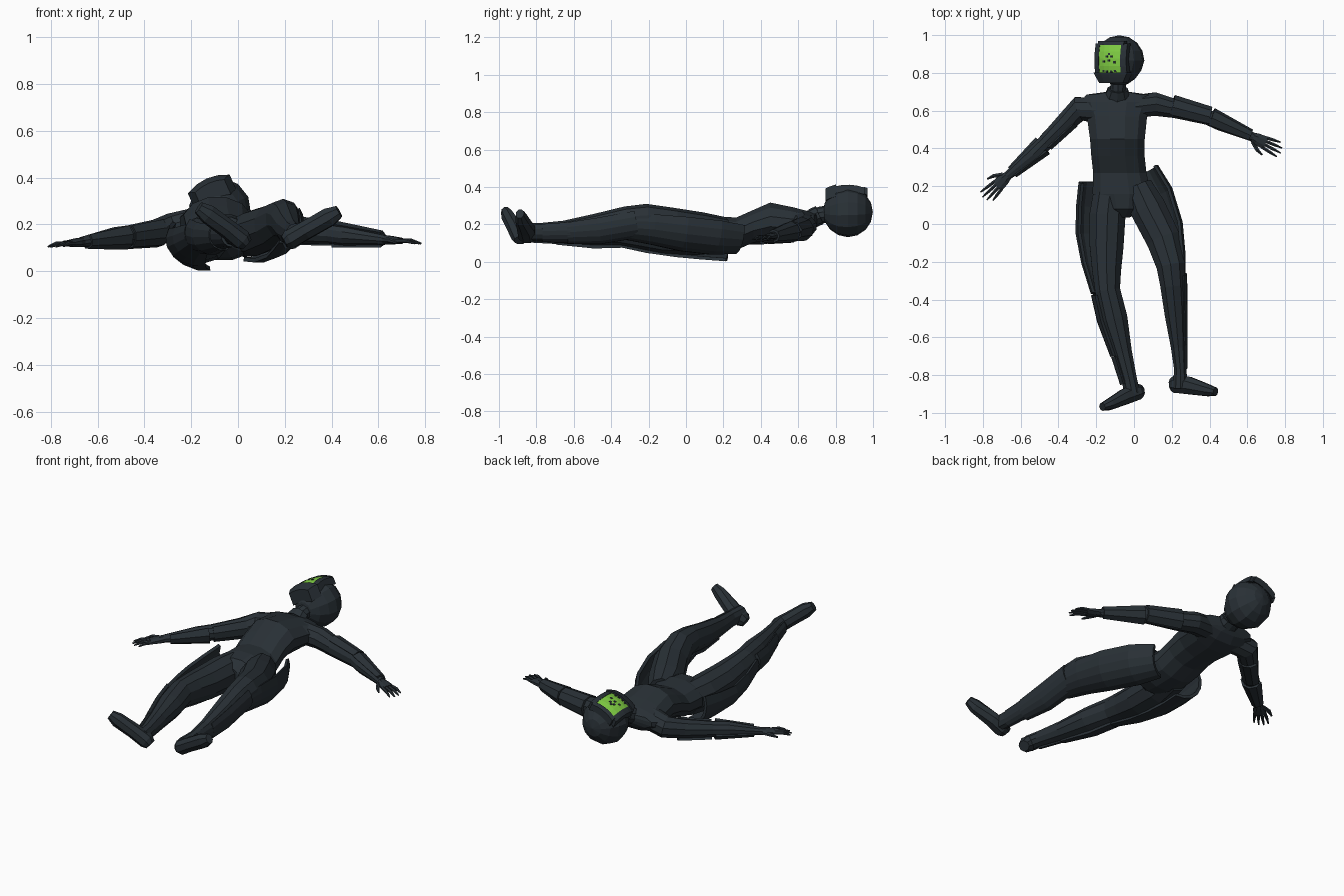
import bpy, bmesh, math
from mathutils import Vector, Matrix

def material(name, col):
    m = bpy.data.materials.new(name)
    m.diffuse_color = (*col, 1)
    return m

SUIT = material("dark slate", (0.022, 0.030, 0.037))
GREEN = material("visor green", (0.21, 0.60, 0.055))

def finish(name, bm, mat=SUIT):
    bmesh.ops.recalc_face_normals(bm, faces=bm.faces)
    me = bpy.data.meshes.new(name)
    bm.to_mesh(me)
    bm.free()
    me.materials.append(mat)
    ob = bpy.data.objects.new(name, me)
    bpy.context.collection.objects.link(ob)
    return ob

def frames(st, axis=None):
    """Yield centre, side and up vectors and radii for stations (x, y, z, r_side, r_up)."""
    pts = [Vector(s[:3]) for s in st]
    for i, s in enumerate(st):
        t = axis or (pts[min(i + 1, len(st) - 1)] - pts[max(i - 1, 0)])
        t = t.normalized()
        side = t.cross(Vector((0, 0, 1))).normalized()
        yield pts[i], side, side.cross(t), s[3], s[4]

def loft(name, st, n=10, axis=None):
    bm = bmesh.new()
    rings = []
    for c, a, b, ra, rb in frames(st, axis):
        rings.append([bm.verts.new(c + a * ra * math.cos(2 * math.pi * (k + .5) / n)
                                   + b * rb * math.sin(2 * math.pi * (k + .5) / n)) for k in range(n)])
    for p, q in zip(rings, rings[1:]):
        for k in range(n):
            bm.faces.new((p[k], p[(k + 1) % n], q[(k + 1) % n], q[k]))
    bm.faces.new(rings[0])
    bm.faces.new(rings[-1])
    return finish(name, bm)

def shell(name, st, a0, a1, thick=0.018, n=6):
    """Curved armour plate wrapped part of the way round a limb."""
    bm = bmesh.new()
    secs = []
    for c, a, b, ra, rb in frames(st):
        sec = []
        for d, ks in ((0, range(n + 1)), (-thick, range(n, -1, -1))):
            for k in ks:
                w = math.radians(a0 + (a1 - a0) * k / n)
                sec.append(bm.verts.new(c + a * (ra + d) * math.cos(w) + b * (rb + d) * math.sin(w)))
        secs.append(sec)
    m = len(secs[0])
    for p, q in zip(secs, secs[1:]):
        for k in range(m):
            bm.faces.new((p[k], p[(k + 1) % m], q[(k + 1) % m], q[k]))
    for s in (secs[0], secs[-1]):
        for k in range(n):
            bm.faces.new((s[k], s[k + 1], s[m - 2 - k], s[m - 1 - k]))
    return finish(name, bm)

# Torso and neck
loft("torso", [(-.06, .035, .14, .04, .05), (-.06, .08, .145, .12, .09), (-.065, .16, .145, .16, .10),
               (-.075, .27, .150, .146, .09), (-.085, .36, .19, .146, .09), (-.088, .45, .215, .15, .105),
               (-.09, .57, .205, .165, .09), (-.09, .645, .205, .20, .07), (-.088, .685, .215, .17, .045),
               (-.085, .70, .225, .06, .035)], n=12, axis=Vector((0, 1, 0)))
loft("neck", [(-.088, .66, .225, .055, .05), (-.085, .72, .25, .042, .045), (-.08, .80, .26, .05, .05)])
loft("collar", [(-.088, .675, .232, .072, .052), (-.086, .715, .25, .055, .052)])

# Head, built facing local z and then turned a little to the side
HEAD = Matrix.Translation((-.077, .865, .265)) @ Matrix.Rotation(math.radians(-24), 4, 'Y')
bm = bmesh.new()
bmesh.ops.create_uvsphere(bm, u_segments=12, v_segments=8, radius=1)
bmesh.ops.transform(bm, verts=bm.verts, matrix=Matrix.Rotation(math.pi / 2, 4, 'X'))
for v in bm.verts:
    taper = 1 - .16 * max(0, -v.co.y)
    v.co = Vector((v.co.x * .132 * taper, v.co.y * .134, min(v.co.z * .135, .118)))
bmesh.ops.transform(bm, verts=bm.verts, matrix=HEAD)
finish("helmet", bm)

def face_patch(name, x0, x1, y0, y1, z, thick, mat, taper=1.0, n=4):
    """Plate curved to the front of the helmet."""
    bm = bmesh.new()
    grid = []
    for dz in (0, -thick):
        for j in range(n + 1):
            for i in range(n + 1):
                x, y = x0 + (x1 - x0) * i / n, y0 + (y1 - y0) * j / n
                x *= taper + (1 - taper) * j / n
                grid.append(bm.verts.new(HEAD @ Vector((x, y, z + dz - 2.6 * x * x - 2.2 * y * y))))
    w, o = n + 1, (n + 1) ** 2
    for j in range(n):
        for i in range(n):
            q = [j * w + i, j * w + i + 1, (j + 1) * w + i + 1, (j + 1) * w + i]
            bm.faces.new([grid[k] for k in q])
            bm.faces.new([grid[k + o] for k in q])
    edge = ([i for i in range(n)] + [j * w + n for j in range(n)]
            + [n * w + i for i in range(n, 0, -1)] + [j * w for j in range(n, 0, -1)])
    for p, q in zip(edge, edge[1:] + edge[:1]):
        bm.faces.new((grid[p], grid[q], grid[q + o], grid[p + o]))
    return finish(name, bm, mat)

face_patch("visor", -.062, .062, -.065, .085, .139, .008, GREEN)
face_patch("jaw_guard", -.098, .098, -.118, -.062, .152, .07, SUIT, .7)
face_patch("brow_guard", -.075, .075, .083, .105, .146, .04, SUIT)
for s in (-1, 1):
    face_patch("visor_side_frame", s * .062, s * .092, -.07, .09, .142, .04, SUIT)
# Small dark vents on the visor
for x, y in ((0, .035), (-.012, .022), (.013, .022), (-.03, -.005), (.03, -.008), (0, 0),
             (-.035, -.055), (-.015, -.058), (.01, -.058), (.032, -.055)):
    face_patch("visor_vent", x - .006, x + .006, y - .006, y + .006, .1405, .003, SUIT, n=1)

# Legs
loft("left_leg", [(-.125, .19, .14, .09, .09), (-.14, .05, .135, .10, .10), (-.145, -.12, .14, .094, .095),
                  (-.145, -.25, .155, .08, .085), (-.14, -.35, .165, .070, .078), (-.105, -.50, .16, .074, .072),
                  (-.06, -.68, .155, .052, .055), (-.025, -.82, .155, .042, .045), (-.01, -.90, .155, .045, .045)])
loft("right_leg", [(.02, .20, .15, .08, .09), (.075, .08, .165, .10, .10), (.155, -.08, .195, .095, .095),
                   (.195, -.22, .222, .08, .088), (.205, -.32, .218, .070, .078), (.22, -.48, .185, .060, .072),
                   (.235, -.65, .165, .042, .055), (.245, -.77, .16, .034, .048), (.245, -.87, .16, .042, .045)])

# Armour plates around the outside and underside of the legs
shell("left_thigh_plate", [(-.145, .205, .15, .15, .15), (-.16, .08, .14, .148, .13), (-.165, -.05, .135, .145, .112),
                           (-.16, -.2, .145, .12, .10), (-.145, -.36, .165, .085, .085)], 25, -100)
shell("right_thigh_plate", [(.035, .275, .15, .10, .11), (.085, .15, .165, .125, .13), (.14, -.02, .185, .122, .13),
                            (.17, -.18, .205, .105, .115), (.19, -.34, .21, .085, .09)], 155, 280)
shell("left_calf_plate", [(-.14, -.36, .165, .09, .092), (-.11, -.5, .155, .088, .085), (-.065, -.69, .155, .062, .065)], 40, -100)
shell("right_calf_plate", [(.20, -.27, .215, .082, .09), (.215, -.47, .18, .07, .088), (.232, -.64, .165, .052, .07)], 140, 280)
shell("left_ankle_plate", [(-.065, -.69, .155, .058, .06), (-.025, -.84, .155, .05, .052)], 50, -90)
shell("right_ankle_plate", [(.232, -.62, .165, .052, .062), (.24, -.77, .16, .042, .055)], 130, 270)

# Boots
loft("left_boot", [(.038, -.885, .115, .035, .03), (.015, -.888, .135, .048, .045), (-.05, -.915, .185, .045, .042),
                   (-.13, -.955, .245, .032, .043), (-.168, -.968, .272, .022, .028)], n=8)
loft("right_boot", [(.198, -.85, .125, .035, .03), (.22, -.848, .137, .05, .045), (.29, -.855, .175, .05, .042),
                    (.39, -.88, .232, .034, .043), (.432, -.888, .256, .023, .028)], n=8)

# Arms
loft("left_arm", [(-.19, .60, .205, .07, .065), (-.29, .61, .185, .068, .062), (-.36, .54, .165, .055, .055),
                  (-.47, .43, .15, .044, .046), (-.53, .37, .145, .046, .043), (-.67, .255, .125, .024, .022)])
loft("right_arm", [(.0, .62, .205, .065, .065), (.11, .635, .19, .065, .06), (.22, .61, .175, .052, .055),
                   (.39, .565, .165, .042, .047), (.46, .535, .155, .044, .045), (.63, .46, .135, .025, .022)])

def armour(name, a, b, r0, r1, a0, a1):
    shell(name, [(*a, r0, r0), (*b, r1, r1)], a0, a1, .014, 5)

armour("left_upper_arm_plate", (-.345, .565, .17), (-.475, .435, .152), .068, .058, -50, -230)
armour("left_forearm_plate", (-.485, .415, .15), (-.645, .275, .13), .060, .036, -20, -230)
armour("right_upper_arm_plate", (.20, .62, .175), (.40, .567, .162), .066, .056, 50, 250)
armour("right_forearm_plate", (.405, .56, .16), (.615, .467, .138), .058, .036, 50, 270)

# Hands with four fingers and a thumb
def hand(side, wrist, d, thumb):
    w, d = Vector(wrist), Vector(d).normalized()
    p = Vector((-d.y, d.x, 0)) * thumb
    loft(side + "_palm", [(*w, .024, .02), (*(w + d * .035), .034, .02), (*(w + d * .085), .038, .014)], n=8)
    for i in range(4):
        k = 1.5 - i
        base = w + d * .075 + p * k * .018
        u = (d + p * k * .09).normalized()
        ln = (.095, .105, .10, .08)[i]
        loft(side + "_finger", [(*base, .010, .010), (*(base + u * ln * .55 + Vector((0, 0, .003))), .009, .009),
                                (*(base + u * ln - Vector((0, 0, .006))), .004, .004)], n=6)
    base = w + d * .02 + p * .022
    loft(side + "_thumb", [(*base, .013, .012), (*(base + d * .04 + p * .03), .011, .011),
                           (*(base + d * .075 + p * .042 - Vector((0, 0, .008))), .005, .005)], n=6)

hand("left", (-.665, .26, .125), (-.7, -.7, -.08), -1)
hand("right", (.62, .464, .135), (.9, -.42, -.06), -1)
